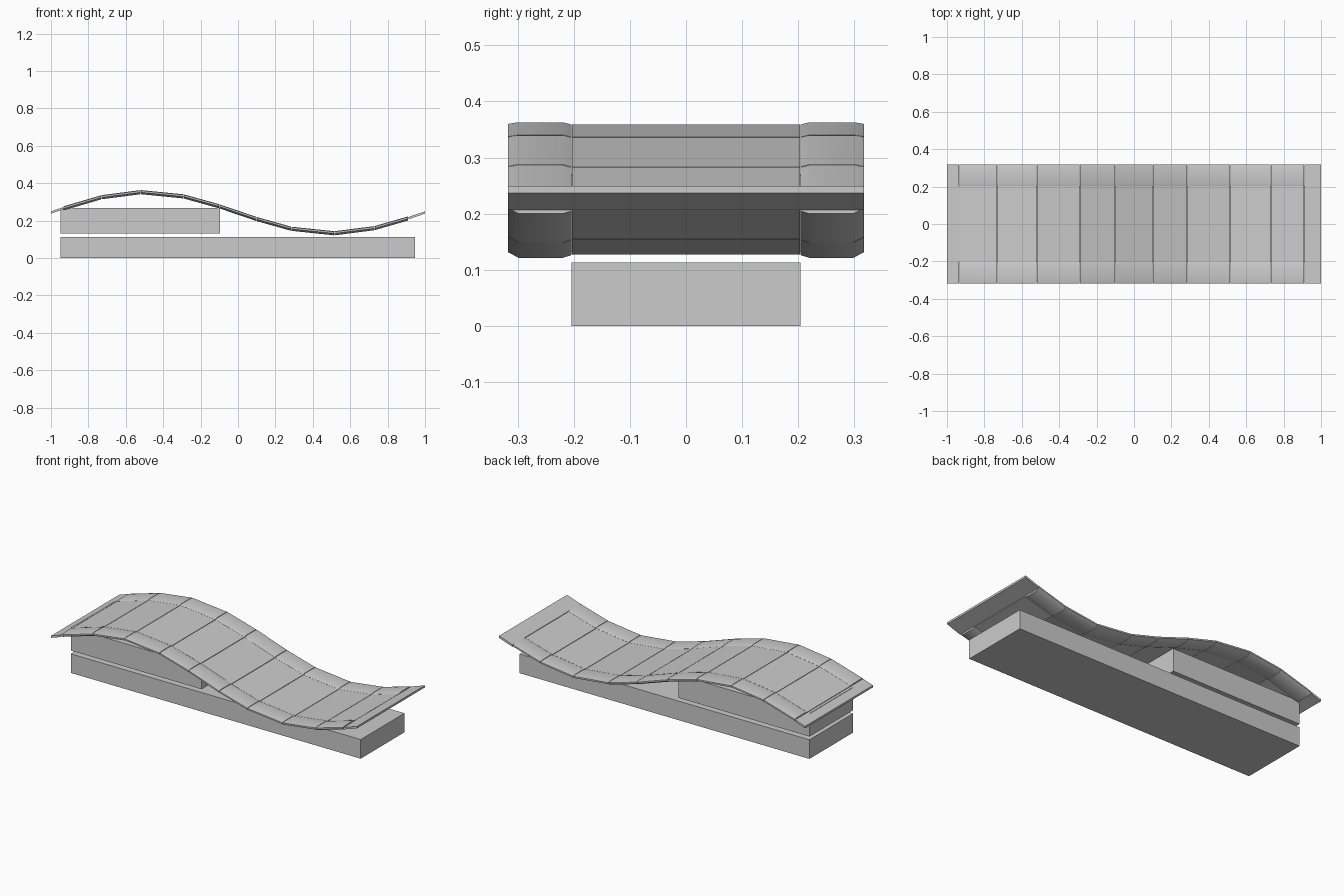
import bpy, bmesh, math

if "Cube" in bpy.data.objects:
    bpy.data.objects.remove(bpy.data.objects["Cube"], do_unlink=True)

grey = bpy.data.materials.new("light grey")
grey.use_nodes = True
colour = (0.6, 0.6, 0.6, 1)
grey.diffuse_color = colour
grey.node_tree.nodes["Principled BSDF"].inputs["Base Color"].default_value = colour


def wave(x):
    return 0.243 - 0.11 * math.sin(math.pi * x)


def loft(name, sections, smooth=False):
    """Closed solid through matching cross-sections."""
    bm = bmesh.new()
    rings = [[bm.verts.new(p) for p in s] for s in sections]
    n = len(rings[0])
    for a, b in zip(rings, rings[1:]):
        for i in range(n):
            j = (i + 1) % n
            bm.faces.new((a[i], a[j], b[j], b[i]))
    bm.faces.new(rings[0])
    bm.faces.new(rings[-1])
    bmesh.ops.recalc_face_normals(bm, faces=bm.faces)
    mesh = bpy.data.meshes.new(name)
    bm.to_mesh(mesh)
    bm.free()
    mesh.materials.append(grey)
    obj = bpy.data.objects.new(name, mesh)
    bpy.context.collection.objects.link(obj)
    if smooth:
        bpy.ops.object.select_all(action="DESELECT")
        obj.select_set(True)
        bpy.context.view_layer.objects.active = obj
        bpy.ops.object.shade_smooth_by_angle(angle=math.radians(50))


def block(name, x0, x1, half, z0, z1):
    profile = [(-half, z0), (half, z0), (half, z1), (-half, z1)]
    loft(name, [[(x, y, z) for y, z in profile] for x in (x0, x1)])


def panel(name, x0, x1, profile, smooth=False):
    """Straight panel spanning one chord of the wave."""
    loft(name, [[(x, y, wave(x) + z) for y, z in profile] for x in (x0, x1)], smooth)


# Lower and upper building blocks
block("base_block", -0.95, 0.945, 0.204, 0, 0.113)
block("upper_block", -0.95, -0.095, 0.204, 0.132, 0.268)

# Roof cross-sections
inner = [(-0.203, -0.006), (0.203, -0.006), (0.203, 0.006), (-0.203, 0.006)]
edge = [(0.204, 0.006), (0.22, 0.01), (0.3, 0.01), (0.317, 0.007),
        (0.317, -0.002), (0.298, -0.012), (0.22, -0.012), (0.204, -0.007)]
end = [(-0.317, -0.006), (0.317, -0.006), (0.317, 0.006), (-0.317, 0.006)]

# Roof slats and thicker eave pieces
breaks = [-0.935, -0.73, -0.52, -0.29, -0.1, 0.1, 0.285, 0.515, 0.73, 0.91]
gap = 0.0015
for i, (a, b) in enumerate(zip(breaks, breaks[1:]), 1):
    panel(f"roof_slat_{i}", a + gap, b - gap, inner)
    for side, s in (("back", 1), ("front", -1)):
        panel(f"{side}_eave_{i}", a + gap, b - gap, [(s * y, z) for y, z in edge], True)

# End strips across the full roof width
panel("right_end_strip", -1, breaks[0] - gap, end)
panel("left_end_strip", breaks[-1] + gap, 1, end)
